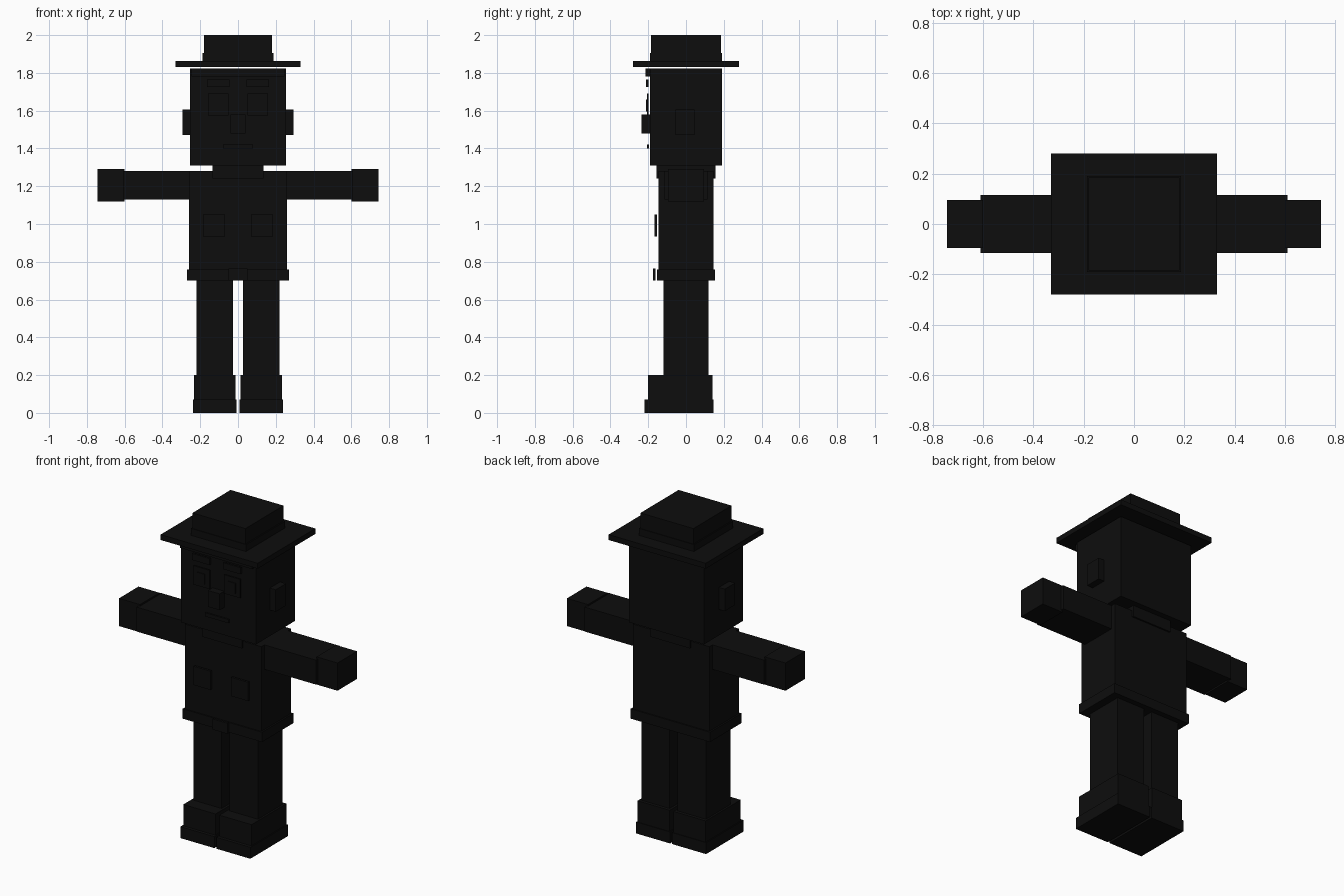
import bpy

black = bpy.data.materials.new("near_black")
black.diffuse_color = (0.004, 0.004, 0.004, 1)


def box(name, x, y, z):
    """Box spanning the given (min, max) ranges."""
    spans = (x, y, z)
    bpy.ops.mesh.primitive_cube_add(size=1, location=[(a + b) / 2 for a, b in spans])
    ob = bpy.context.object
    ob.name = name
    ob.scale = [b - a for a, b in spans]
    bpy.ops.object.transform_apply(location=False, rotation=False, scale=True)
    ob.data.materials.append(black)


def mid(name, half_x, y, z):
    box(name, (-half_x, half_x), y, z)


def pair(name, x, y, z):
    box(name + "_left", x, y, z)
    box(name + "_right", (-x[1], -x[0]), y, z)


# Hat
mid("hat_crown", 0.18, (-0.185, 0.185), (1.86, 2.0))
mid("hat_band", 0.187, (-0.19, 0.19), (1.86, 1.905))
mid("hat_brim", 0.33, (-0.28, 0.28), (1.83, 1.863))

# Head and face
mid("head", 0.255, (-0.19, 0.19), (1.31, 1.822))
mid("hair_fringe", 0.245, (-0.215, -0.19), (1.78, 1.822))
mid("nose", 0.04, (-0.235, -0.19), (1.48, 1.58))
mid("mouth", 0.08, (-0.207, -0.197), (1.40, 1.422))
pair("ear", (0.255, 0.295), (-0.055, 0.045), (1.47, 1.605))
pair("eye", (0.05, 0.16), (-0.207, -0.198), (1.575, 1.69))
pair("pupil", (0.08, 0.13), (-0.213, -0.207), (1.595, 1.66))
pair("eyebrow", (0.045, 0.165), (-0.211, -0.199), (1.725, 1.765))

# Body
mid("collar", 0.135, (-0.155, 0.155), (1.24, 1.31))
mid("torso", 0.26, (-0.145, 0.145), (0.72, 1.28))
mid("belt", 0.27, (-0.153, 0.153), (0.70, 0.76))
mid("buckle", 0.05, (-0.175, -0.161), (0.70, 0.765))
pair("pocket", (0.07, 0.185), (-0.168, -0.154), (0.935, 1.05))

# Arms
pair("arm", (0.25, 0.61), (-0.115, 0.115), (1.13, 1.28))
pair("hand", (0.60, 0.743), (-0.095, 0.095), (1.12, 1.29))

# Legs
pair("leg", (0.027, 0.22), (-0.12, 0.12), (0.15, 0.72))
pair("shoe", (0.013, 0.232), (-0.20, 0.14), (0.06, 0.20))
pair("sole", (0.007, 0.238), (-0.22, 0.145), (0.0, 0.07))
